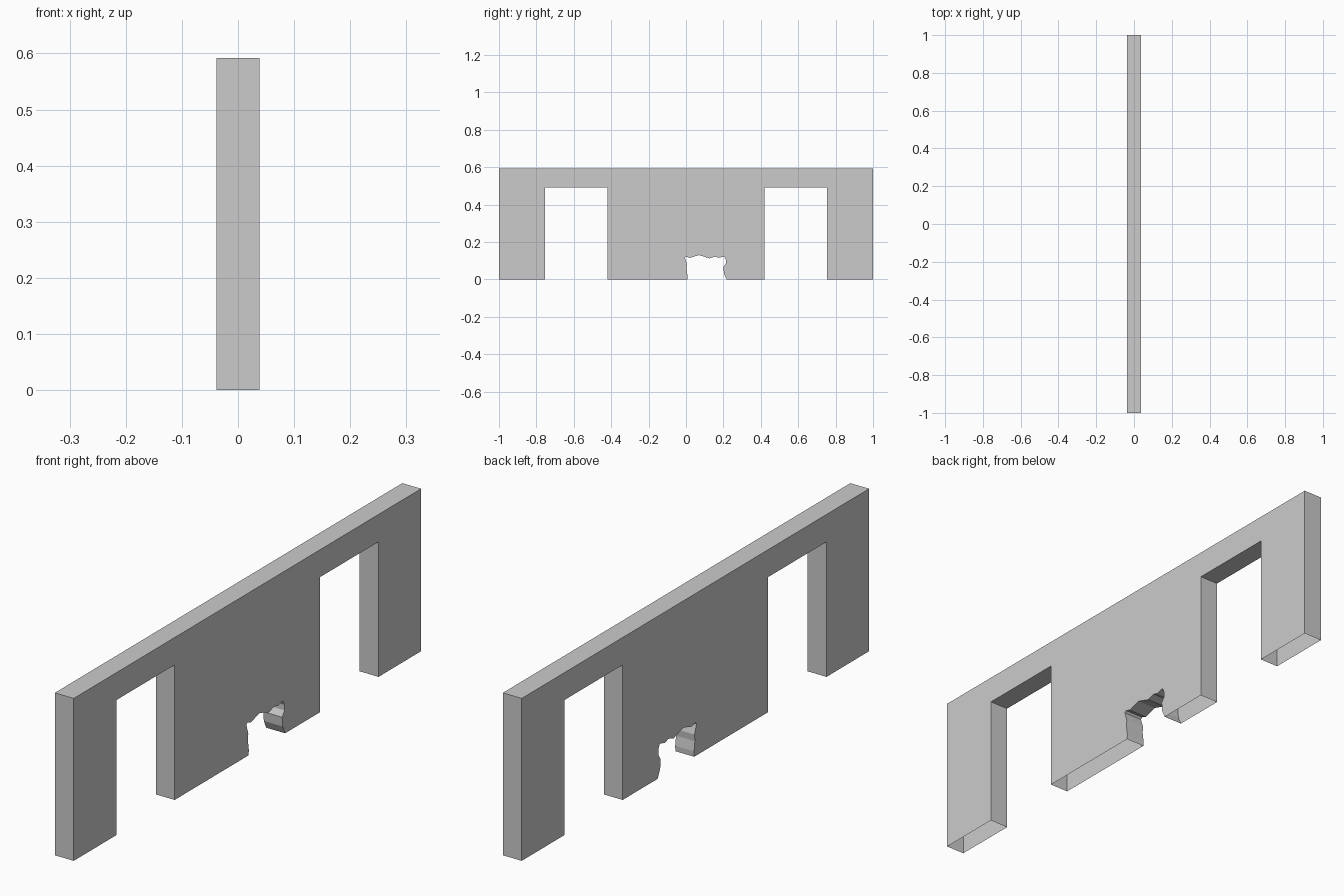
import bpy, bmesh
from mathutils import Vector

if "Cube" in bpy.data.objects:
    bpy.data.objects.remove(bpy.data.objects["Cube"])

HALF_T, HEIGHT = 0.038, 0.592
DOOR_IN, DOOR_OUT, DOOR_TOP = 0.419, 0.755, 0.492

# Ragged mouse hole outline (y, z), left to right
hole = [(0.007, 0), (0.008, 0.02), (0.003, 0.055), (0.005, 0.08), (-0.006, 0.115),
        (0.0, 0.122), (0.02, 0.115), (0.07, 0.13), (0.125, 0.112), (0.155, 0.122),
        (0.175, 0.115), (0.205, 0.123), (0.213, 0.105), (0.213, 0.085),
        (0.2, 0.065), (0.203, 0.03), (0.217, 0)]

# Half of the wall outline with one doorway, mirrored for the other side
half = [(DOOR_IN, 0), (DOOR_IN, DOOR_TOP), (DOOR_OUT, DOOR_TOP), (DOOR_OUT, 0),
        (1, 0), (1, HEIGHT)]
outline = hole + half + [(-y, z) for y, z in reversed(half)]

# Extrude the outline through the wall thickness
bm = bmesh.new()
face = bm.faces.new([bm.verts.new((-HALF_T, y, z)) for y, z in outline])
geom = bmesh.ops.extrude_face_region(bm, geom=[face], use_keep_orig=True)["geom"]
bmesh.ops.translate(bm, vec=Vector((2 * HALF_T, 0, 0)),
                    verts=[g for g in geom if isinstance(g, bmesh.types.BMVert)])
bmesh.ops.recalc_face_normals(bm, faces=bm.faces)

# The underside is open
bottom = [f for f in bm.faces if all(v.co.z < 1e-5 for v in f.verts)]
bmesh.ops.delete(bm, geom=bottom, context='FACES')

mesh = bpy.data.meshes.new("wall")
bm.to_mesh(mesh)
bm.free()
bpy.context.collection.objects.link(bpy.data.objects.new("wall", mesh))
